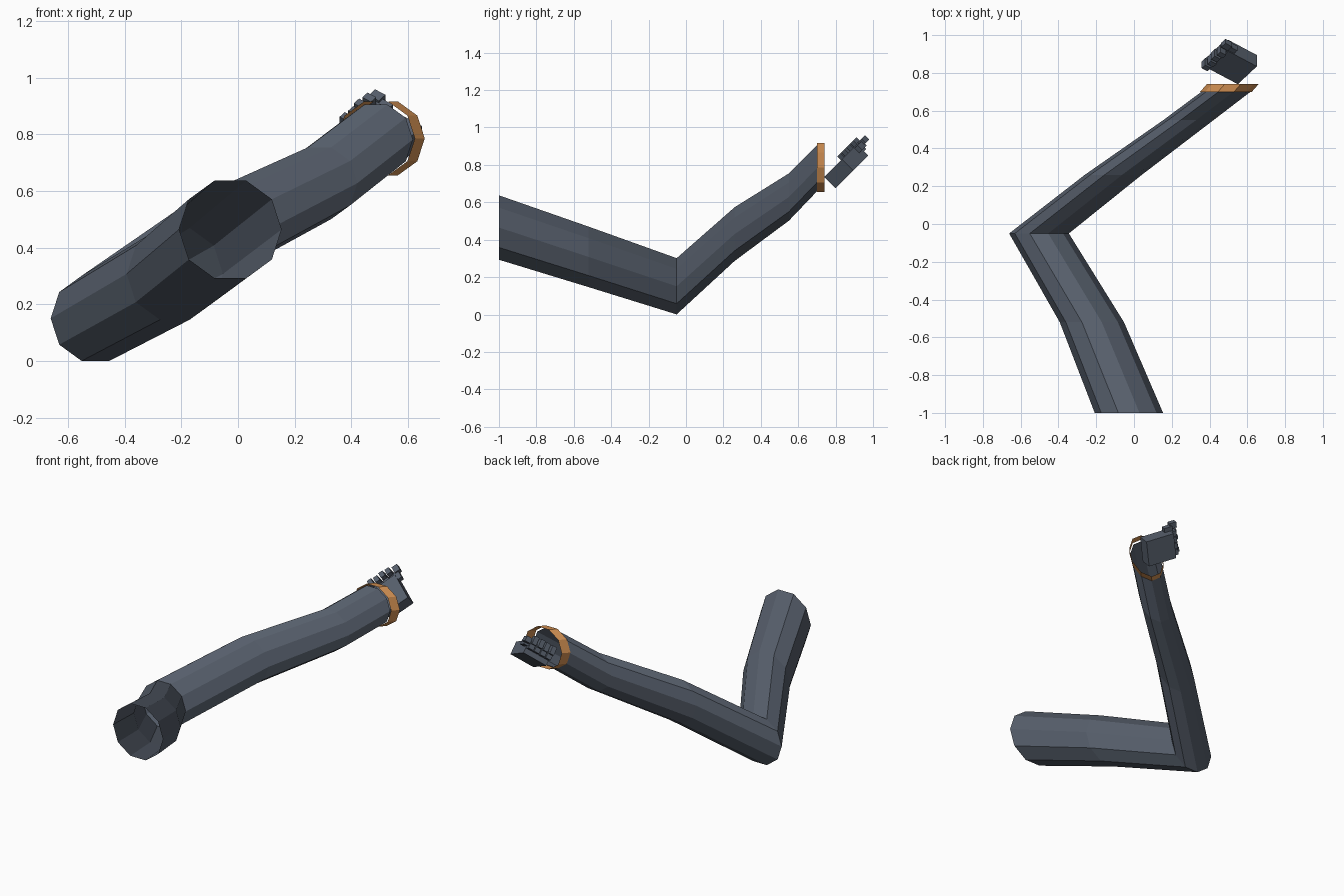
import bpy, bmesh, math
from mathutils import Vector

if "Cube" in bpy.data.objects:
    bpy.data.objects.remove(bpy.data.objects["Cube"])


def material(name, rgb):
    m = bpy.data.materials.new(name)
    m.diffuse_color = (*rgb, 1)
    m.use_nodes = True
    m.node_tree.nodes["Principled BSDF"].inputs["Base Color"].default_value = m.diffuse_color
    return m


slate = material("slate grey", (0.095, 0.115, 0.15))
copper = material("copper orange", (0.60, 0.26, 0.08))


def finish(bm, name, mat):
    mesh = bpy.data.meshes.new(name)
    bm.to_mesh(mesh)
    bm.free()
    mesh.materials.append(mat)
    obj = bpy.data.objects.new(name, mesh)
    bpy.context.collection.objects.link(obj)
    return obj


def tube(name, rings, mat, sides=10):
    """Open tube through upright rings given as (x, y, z, radius)."""
    bm = bmesh.new()
    loops = []
    for x, y, z, r in rings:
        angles = [2 * math.pi * i / sides for i in range(sides)]
        loops.append([bm.verts.new((x + r * math.cos(a), y, z + r * math.sin(a)))
                      for a in angles])
    for a, b in zip(loops, loops[1:]):
        for i in range(sides):
            j = (i + 1) % sides
            bm.faces.new((a[i], b[i], b[j], a[j]))
    return finish(bm, name, mat)


# Bent arm: upper arm, elbow, forearm, wrist
tube("arm", [(-0.027, -1.0, 0.465, 0.181),
             (-0.223, -0.52, 0.308, 0.170),
             (-0.503, -0.05, 0.151, 0.158),
             (-0.11, 0.26, 0.43, 0.151),
             (0.288, 0.55, 0.628, 0.133),
             (0.487, 0.70, 0.782, 0.130)], slate)

# Slanted wrist band
tube("wrist_band", [(0.487, 0.70, 0.786, 0.137),
                    (0.522, 0.74, 0.786, 0.137)], copper)

# Hand frame: finger direction, across the knuckles, out of the palm
corner = Vector((0.55, 0.74, 0.735))
along = Vector((-0.80, 0.424, 0.424)).normalized()
across = Vector((0.60, 0.566, 0.566)).normalized()
out = Vector((0, 0.707, -0.707))


def hand_box(bm, i, j, k):
    """Box spanning the given ranges in the hand frame."""
    v = [[[bm.verts.new(corner + along * a + across * b + out * c)
           for c in k] for b in j] for a in i]
    for q in (((0, 0, 0), (0, 0, 1), (0, 1, 1), (0, 1, 0)),
              ((1, 0, 0), (1, 1, 0), (1, 1, 1), (1, 0, 1)),
              ((0, 0, 0), (1, 0, 0), (1, 0, 1), (0, 0, 1)),
              ((0, 1, 0), (0, 1, 1), (1, 1, 1), (1, 1, 0)),
              ((0, 0, 0), (0, 1, 0), (1, 1, 0), (1, 0, 0)),
              ((0, 0, 1), (1, 0, 1), (1, 1, 1), (0, 1, 1))):
        bm.faces.new([v[a][b][c] for a, b, c in q])
    bmesh.ops.recalc_face_normals(bm, faces=bm.faces)


# Palm
bm = bmesh.new()
hand_box(bm, (0, 0.188), (0, 0.167), (0, 0.085))
finish(bm, "palm", slate)

# Curled fingers, each a knuckle and a tip
for n in range(4):
    bm = bmesh.new()
    j0 = 0.002 + n * 0.042
    step = 0.006 * (n % 2)
    hand_box(bm, (0.18, 0.222), (j0, j0 + 0.036), (0.008, 0.052))
    hand_box(bm, (0.205 - step, 0.243 - step), (j0 + 0.003, j0 + 0.033), (-0.03, 0.022))
    finish(bm, f"finger_{n + 1}", slate)

# Thumb
bm = bmesh.new()
hand_box(bm, (0.15, 0.205), (0.16, 0.195), (0.005, 0.04))
hand_box(bm, (0.195, 0.24), (0.172, 0.21), (-0.005, 0.028))
finish(bm, "thumb", slate)
